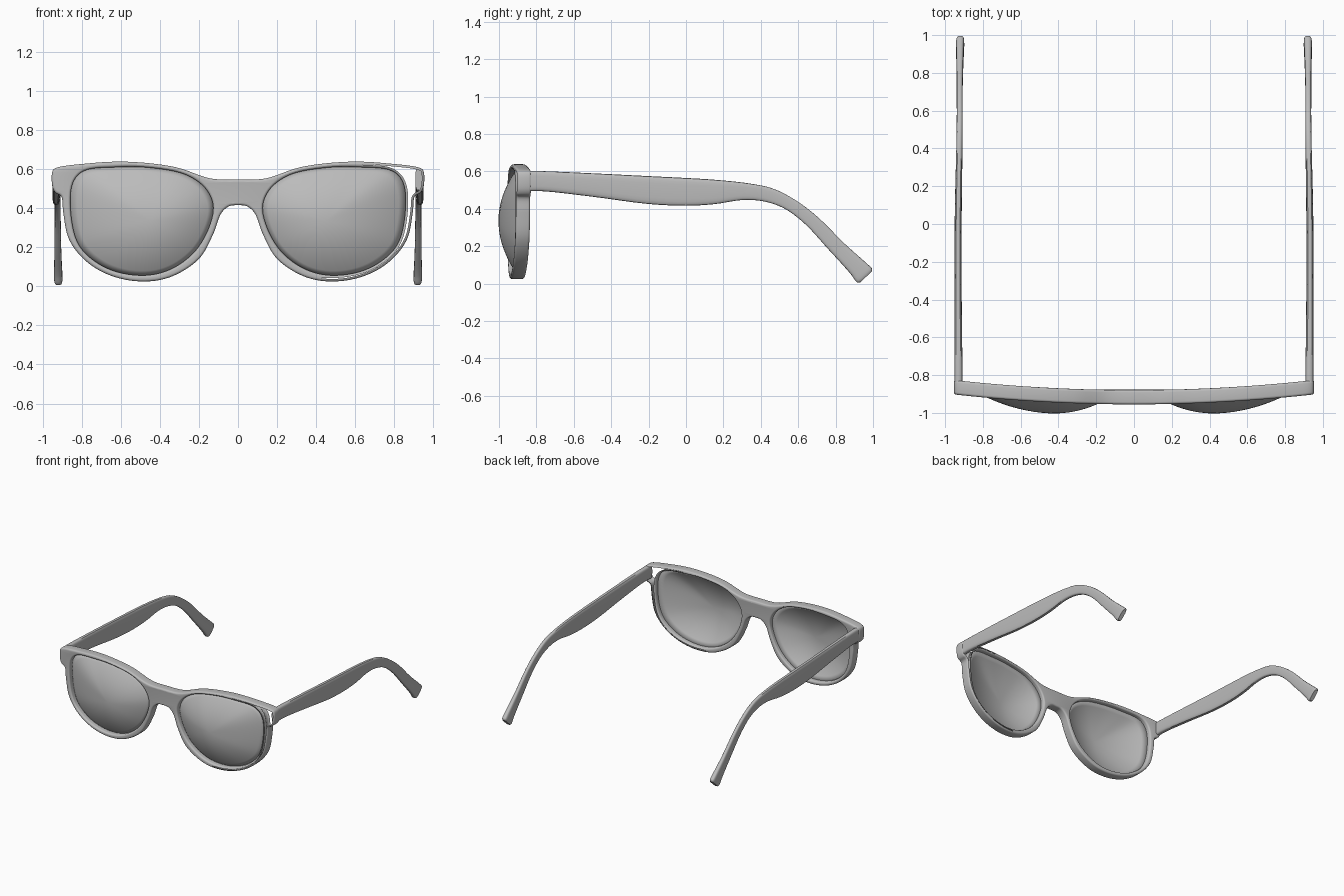
import bpy, bmesh
from math import cos, sin, pi, copysign
from mathutils import Vector

cube = bpy.data.objects.get("Cube")
if cube:
    bpy.data.objects.remove(cube, do_unlink=True)

grey = bpy.data.materials.new("plain grey")
grey.use_nodes = True
COLOUR = (0.5, 0.5, 0.5, 1)
grey.diffuse_color = COLOUR
grey.node_tree.nodes["Principled BSDF"].inputs["Base Color"].default_value = COLOUR


def smooth_path(points, steps, closed=False):
    """Centripetal spline through points of any dimension."""
    pts = [Vector(p) for p in points]
    n = len(pts)
    if not closed:
        pts = [pts[0] * 2 - pts[1]] + pts + [pts[-1] * 2 - pts[-2]]
    out = []
    for i in range(n if closed else n - 1):
        if closed:
            p = [pts[(i + k - 1) % n] for k in range(4)]
        else:
            p = pts[i:i + 4]
        t = [0]
        for a, b in zip(p, p[1:]):
            t.append(t[-1] + (b - a).length ** 0.5)
        for s in range(steps):
            u = t[1] + (t[2] - t[1]) * s / steps
            q = list(p)
            for level in (1, 2, 3):
                for j in range(4 - level):
                    lo, hi = (j, j + level) if level < 3 else (1, 2)
                    q[j] = q[j].lerp(q[j + 1], (u - t[lo]) / (t[hi] - t[lo]))
                if level == 2:
                    q = [q[0], q[1]]
                    break
            out.append(q[0].lerp(q[1], (u - t[1]) / (t[2] - t[1])))
    if not closed:
        out.append(pts[-2])
    return out


def face_curve(x):
    """Wrap of the front: depth at a given x."""
    return -0.917 + 0.058 * x * x


def finish(obj, angle=0.7):
    bpy.ops.object.select_all(action="DESELECT")
    obj.select_set(True)
    bpy.context.view_layer.objects.active = obj
    bpy.ops.object.shade_smooth_by_angle(angle=angle)


def add_mesh(name, bm):
    bmesh.ops.recalc_face_normals(bm, faces=bm.faces)
    mesh = bpy.data.meshes.new(name)
    bm.to_mesh(mesh)
    bm.free()
    mesh.materials.append(grey)
    obj = bpy.data.objects.new(name, mesh)
    bpy.context.collection.objects.link(obj)
    return obj


# Front frame: outline with two lens openings, rounded edges, then wrapped
half = [(0, 0.547), (0.14, 0.552), (0.32, 0.61), (0.57, 0.638), (0.78, 0.628),
        (0.935, 0.605), (0.95, 0.59), (0.95, 0.51), (0.935, 0.48), (0.905, 0.46),
        (0.895, 0.38), (0.865, 0.24), (0.78, 0.13), (0.655, 0.056), (0.5, 0.025),
        (0.35, 0.046), (0.2, 0.14), (0.128, 0.265), (0.085, 0.375), (0.045, 0.41), (0, 0.415)]
opening = [(0.845, 0.53), (0.79, 0.59), (0.62, 0.61), (0.45, 0.607), (0.27, 0.572),
           (0.17, 0.505), (0.128, 0.42), (0.143, 0.317), (0.22, 0.18), (0.35, 0.085),
           (0.5, 0.056), (0.68, 0.097), (0.81, 0.205), (0.855, 0.37)]
outline = smooth_path(half + [(-x, z) for x, z in half[-2:0:-1]], 6, True)
rim = smooth_path(opening, 6, True)

ROUND = 0.013
curve = bpy.data.curves.new("frame_profile", "CURVE")
curve.dimensions = "2D"
curve.fill_mode = "BOTH"
curve.extrude = 0.038 - ROUND
curve.bevel_depth = ROUND
curve.bevel_resolution = 3
curve.offset = -ROUND
for loop in (outline, rim, [(-p[0], p[1]) for p in rim]):
    spline = curve.splines.new("POLY")
    spline.points.add(len(loop) - 1)
    for point, p in zip(spline.points, loop):
        point.co = (p[0], p[1], 0, 1)
    spline.use_cyclic_u = True
profile = bpy.data.objects.new("frame_profile", curve)
bpy.context.collection.objects.link(profile)
bpy.context.view_layer.update()
evaluated = profile.evaluated_get(bpy.context.evaluated_depsgraph_get())
bm = bmesh.new()
bm.from_mesh(bpy.data.meshes.new_from_object(evaluated))
bpy.data.objects.remove(profile, do_unlink=True)
bmesh.ops.remove_doubles(bm, verts=bm.verts, dist=0.0001)
for v in bm.verts:
    x, z, depth = v.co
    v.co = (x, face_curve(x) - depth, z)
finish(add_mesh("front_frame", bm))

# Lenses: thin domes filling the openings
centre = Vector((0.45, 0.335))
RINGS = 10
for side, sign in (("left", 1), ("right", -1)):
    bm = bmesh.new()

    def lens_point(p, t):
        x, z = centre.lerp(p, t)
        return bm.verts.new((sign * x, face_curve(x) - 0.093 * (1 - t * t), z))

    tip = lens_point(centre, 0)
    rings = [[lens_point(p, 1.01 * r / RINGS) for p in rim] for r in range(1, RINGS + 1)]
    count = len(rim)
    for i in range(count):
        j = (i + 1) % count
        bm.faces.new((tip, rings[0][i], rings[0][j]))
        for a, b in zip(rings, rings[1:]):
            bm.faces.new((a[i], b[i], b[j], a[j]))
    lens = add_mesh(side + "_lens", bm)
    thick = lens.modifiers.new("thickness", "SOLIDIFY")
    thick.thickness = 0.008
    thick.offset = 0
    finish(lens)

# Temples: stations of top y, z, bottom y, z, centre x, width
stations = [(-0.87, 0.603, -0.87, 0.492, 0.929, 0.042), (-0.78, 0.602, -0.78, 0.495, 0.929, 0.042),
            (-0.5, 0.59, -0.5, 0.465, 0.931, 0.04), (-0.2, 0.575, -0.2, 0.426, 0.932, 0.037),
            (0, 0.565, 0, 0.417, 0.931, 0.037), (0.16, 0.555, 0.15, 0.425, 0.929, 0.036),
            (0.33, 0.537, 0.3, 0.447, 0.926, 0.034), (0.46, 0.51, 0.41, 0.441, 0.924, 0.032),
            (0.58, 0.45, 0.52, 0.405, 0.923, 0.031), (0.7, 0.36, 0.63, 0.325, 0.923, 0.031),
            (0.85, 0.212, 0.76, 0.185, 0.922, 0.034), (0.97, 0.105, 0.88, 0.052, 0.921, 0.042),
            (0.995, 0.08, 0.913, 0.008, 0.92, 0.042), (0.995, 0.066, 0.93, 0.006, 0.92, 0.032)]
path = smooth_path(stations, 4)
SIDES = 20
for side, sign in (("left", 1), ("right", -1)):
    bm = bmesh.new()
    loops = []
    for ty, tz, by, bz, cx, width in path:
        top, bottom = Vector((ty, tz)), Vector((by, bz))
        loop = []
        for k in range(SIDES):
            a = 2 * pi * k / SIDES
            # Squared-off oval section
            across = copysign(abs(cos(a)) ** 0.5, cos(a)) * width / 2
            along = copysign(abs(sin(a)) ** 0.6, sin(a)) / 2 + 0.5
            y, z = bottom.lerp(top, along)
            loop.append(bm.verts.new((sign * (cx + across), y, z)))
        loops.append(loop)
    for a, b in zip(loops, loops[1:]):
        for k in range(SIDES):
            m = (k + 1) % SIDES
            bm.faces.new((a[k], a[m], b[m], b[k]))
    bm.faces.new(loops[0])
    bm.faces.new(loops[-1])
    finish(add_mesh(side + "_temple", bm))
